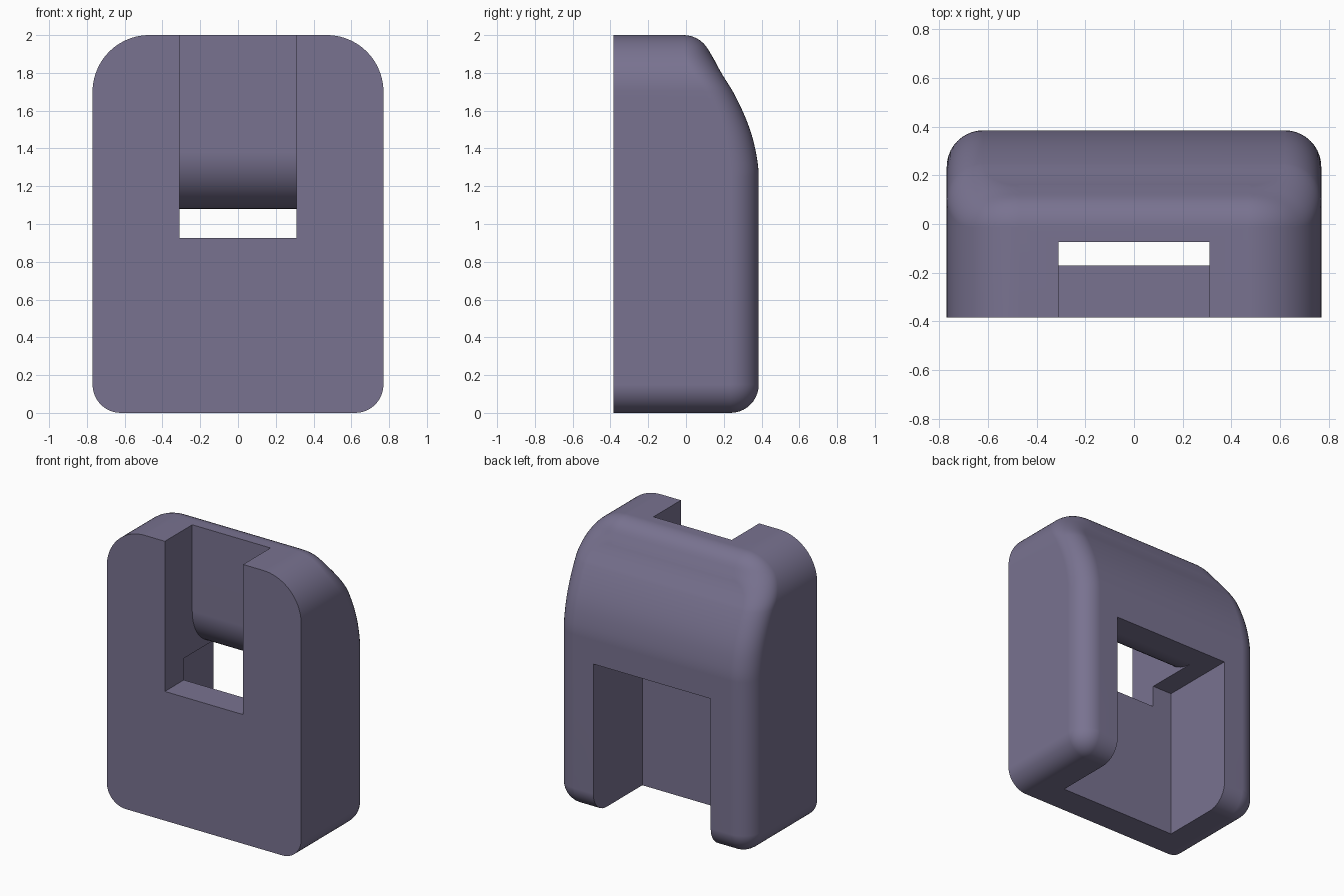
import bpy, bmesh
from math import sin, cos, pi, radians

if "Cube" in bpy.data.objects:
    bpy.data.objects.remove(bpy.data.objects["Cube"])

W, D, R_LOW, R_TOP = 0.77, 0.385, 0.15, 0.30
ROUND = 0.15  # fillet around the back face

# Back profile: (z, y), smoothly interpolated
BACK = [(0, .385), (.9, .385), (1.25, .385), (1.40, .366), (1.53, .328), (1.68, .26),
        (1.795, .190), (1.85, .160), (1.90, .140), (1.95, .137), (2.0, .137)]


def back_y(z):
    z = min(max(z, 0), 2)
    n = len(BACK)
    slope = lambda i: 0 if i in (0, 1, 2, n - 1, n - 2) else (
        (BACK[i + 1][1] - BACK[i - 1][1]) / (BACK[i + 1][0] - BACK[i - 1][0]))
    for i in range(n - 1):
        (z0, y0), (z1, y1) = BACK[i], BACK[i + 1]
        if z <= z1:
            h = z1 - z0
            t = (z - z0) / h
            return (y0 * (2*t**3 - 3*t**2 + 1) + y1 * (3*t**2 - 2*t**3)
                    + h * slope(i) * (t**3 - 2*t**2 + t) + h * slope(i + 1) * (t**3 - t**2))
    return BACK[-1][1]


def half_outline(d):
    """Right half of the front outline, inset by d, from bottom to top."""
    pts = []
    for i in range(13):
        a = -pi / 2 + pi / 2 * i / 12
        pts.append((W - R_LOW + (R_LOW - d) * cos(a), R_LOW + (R_LOW - d) * sin(a)))
    pts += [(W - d, z) for z in (.7, 1.25)]
    pts += [(W - d, 1.25 + .45 * i / 12) for i in range(1, 12)]
    for i in range(21):
        a = pi / 2 * i / 20
        pts.append((W - R_TOP + (R_TOP - d) * cos(a), 2 - R_TOP + (R_TOP - d) * sin(a)))
    return pts


def finish(bm, name):
    bmesh.ops.remove_doubles(bm, verts=bm.verts, dist=1e-5)
    bmesh.ops.recalc_face_normals(bm, faces=bm.faces)
    me = bpy.data.meshes.new(name)
    bm.to_mesh(me)
    bm.free()
    ob = bpy.data.objects.new(name, me)
    bpy.context.collection.objects.link(ob)
    return ob


def prism(name, half_x, profile):
    """Extrude a (y, z) profile across x."""
    bm = bmesh.new()
    face = bm.faces.new([bm.verts.new((-half_x, y, z)) for y, z in profile])
    ext = bmesh.ops.extrude_face_region(bm, geom=[face])["geom"]
    verts = [g for g in ext if isinstance(g, bmesh.types.BMVert)]
    bmesh.ops.translate(bm, verts=verts, vec=(2 * half_x, 0, 0))
    ob = finish(bm, name)
    ob.hide_render = True
    return ob


# Body: rings from the flat front to the filleted, curved back
bm = bmesh.new()
rings = []
STEPS = 10
for k in range(-1, STEPS + 1):
    a = max(k, 0) / STEPS * pi / 2
    d, drop = ROUND * (1 - cos(a)), ROUND * (1 - sin(a))
    half = half_outline(d)
    loop = half + [(-x, z) for x, z in reversed(half)]
    rings.append([bm.verts.new((x, -D if k < 0 else back_y(z) - drop, z)) for x, z in loop])
n = len(rings[0])
for a, b in zip(rings, rings[1:]):
    for i in range(n):
        j = (i + 1) % n
        bm.faces.new((a[i], a[j], b[j], b[i]))
bm.faces.new(rings[0])
last = rings[-1]
for i in range(n // 2 - 1):
    bm.faces.new((last[i], last[i + 1], last[n - 2 - i], last[n - 1 - i]))
body = finish(bm, "clip_body")

# Dark violet-grey colour
mat = bpy.data.materials.new("dark_violet_grey")
mat.diffuse_color = (0.19, 0.17, 0.28, 1)
mat.use_nodes = True
mat.node_tree.nodes["Principled BSDF"].inputs["Base Color"].default_value = mat.diffuse_color
body.data.materials.append(mat)

# Back pocket, open below, and front channel with a rounded rear wall
pocket = prism("back_pocket_cutter", 0.465, [(-.17, -.2), (.6, -.2), (.6, 1.08), (-.17, 1.08)])
arc = [(-.075 + .3 * (1 - cos(t)), 1.08 + .3 * (1 - sin(t)))
       for t in (pi / 2 * i / 16 for i in range(17))]
channel = prism("front_channel_cutter", 0.31,
                [(-.6, .925), (-.6, 2.2), (-.075, 2.2)] + arc + [(.225, .925)])
for cutter in (pocket, channel):
    cutter.data.materials.append(mat)

bpy.context.view_layer.objects.active = body
body.select_set(True)
for cutter in (pocket, channel):
    mod = body.modifiers.new("cut", 'BOOLEAN')
    mod.operation, mod.solver, mod.object = 'DIFFERENCE', 'EXACT', cutter
    bpy.ops.object.modifier_apply(modifier=mod.name)
    bpy.data.objects.remove(cutter)

bpy.ops.object.shade_smooth_by_angle(angle=radians(30))
wn = body.modifiers.new("weighted_normals", 'WEIGHTED_NORMAL')
wn.keep_sharp = True
